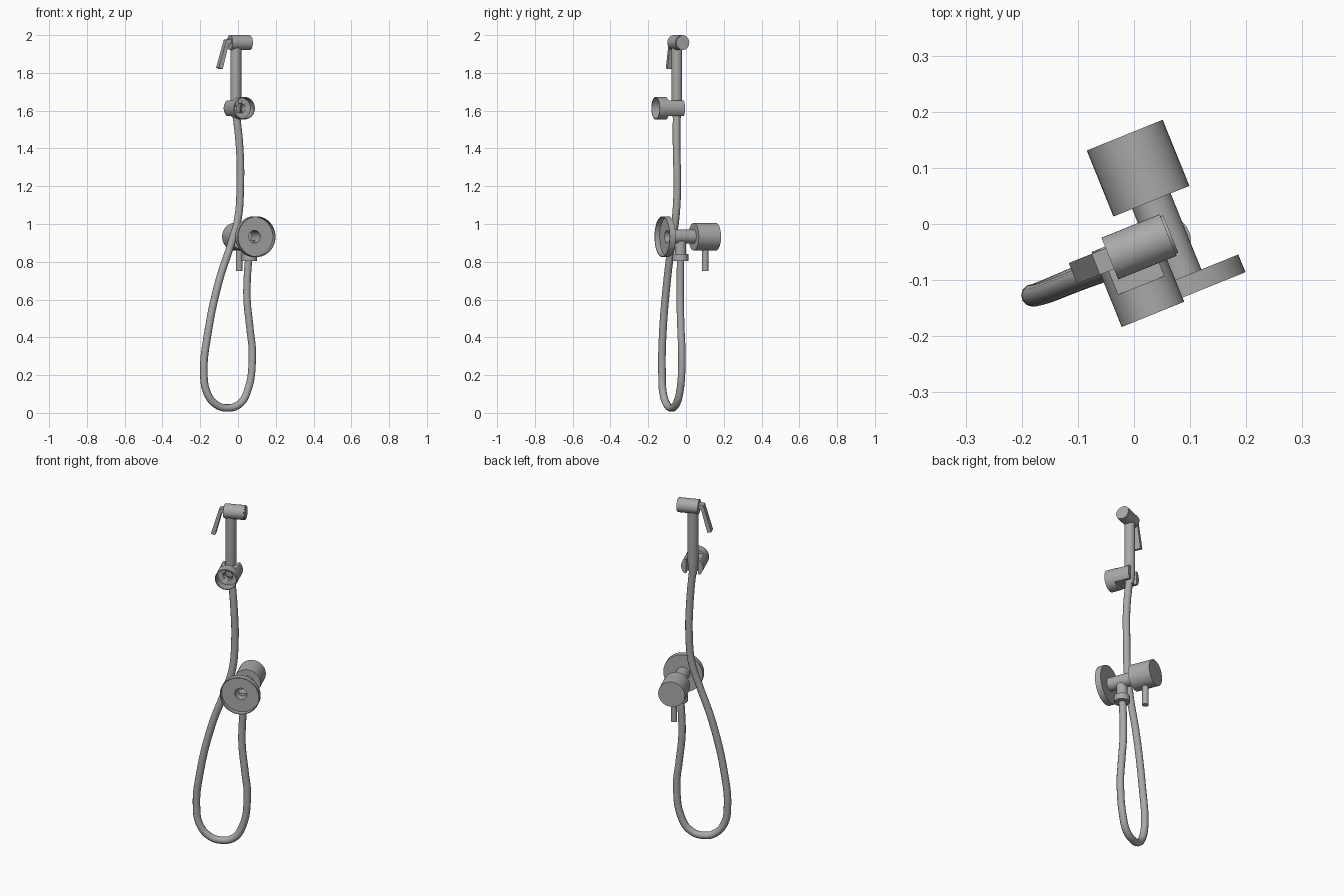
import bpy, bmesh, math
from mathutils import Matrix, Vector

cube = bpy.data.objects.get("Cube")
if cube:
    bpy.data.objects.remove(cube, do_unlink=True)

metal = bpy.data.materials.new("brushed grey metal")
metal.use_nodes = True
GREY = (0.4, 0.4, 0.4, 1)
metal.diffuse_color = GREY
metal.node_tree.nodes["Principled BSDF"].inputs["Base Color"].default_value = GREY

# Everything is built square to the wall, then turned about z
TURN = Matrix.Rotation(math.radians(22), 4, "Z")
BACK, UP, SIDE = Vector((0, 1, 0)), Vector((0, 0, 1)), Vector((1, 0, 0))


def finish(name, bm, smooth=True):
    bmesh.ops.recalc_face_normals(bm, faces=bm.faces)
    mesh = bpy.data.meshes.new(name)
    bm.to_mesh(mesh)
    bm.free()
    ob = bpy.data.objects.new(name, mesh)
    bpy.context.collection.objects.link(ob)
    mesh.materials.append(metal)
    if smooth:
        bpy.ops.object.select_all(action="DESELECT")
        ob.select_set(True)
        bpy.context.view_layer.objects.active = ob
        bpy.ops.object.shade_smooth_by_angle(angle=math.radians(35))
    return ob


def lathe(name, profile, origin, axis, steps=40):
    """Spin (radius, distance) points round an axis."""
    bm = bmesh.new()
    vs = [bm.verts.new((r, 0, h)) for r, h in profile]
    es = [bm.edges.new(pair) for pair in zip(vs, vs[1:])]
    bmesh.ops.spin(bm, geom=vs + es, cent=(0, 0, 0), axis=UP,
                   angle=math.tau, steps=steps)
    bmesh.ops.remove_doubles(bm, verts=bm.verts, dist=1e-5)
    aim = UP.rotation_difference(axis).to_matrix().to_4x4()
    bm.transform(TURN @ Matrix.Translation(origin) @ aim)
    return finish(name, bm)


def rod(name, r, start, length, axis):
    return lathe(name, [(0, 0), (r, 0), (r, length), (0, length)], start, axis)


def box(name, centre, size):
    bm = bmesh.new()
    bmesh.ops.create_cube(bm, size=1)
    bm.transform(TURN @ Matrix.Translation(centre) @ Matrix.Diagonal((*size, 1)))
    return finish(name, bm, smooth=False)


def cut(ob, cutter):
    cutter.hide_render = True
    mod = ob.modifiers.new("cut", "BOOLEAN")
    mod.operation, mod.object, mod.solver = "DIFFERENCE", cutter, "EXACT"
    bpy.ops.object.select_all(action="DESELECT")
    ob.select_set(True)
    bpy.context.view_layer.objects.active = ob
    bpy.ops.object.modifier_apply(modifier=mod.name)
    bpy.data.objects.remove(cutter, do_unlink=True)


# Valve: hollow wall flange and stem, knob, lever and outlet
VX, VZ = 0.044, 0.933
lathe("wall_flange", [(0.035, 0.028), (0.104, 0.028), (0.104, 0), (0.108, 0),
                      (0.108, 0.034), (0.035, 0.034), (0.035, 0.028)],
      (VX, -0.154, VZ), BACK, 56)
lathe("valve_stem", [(0.033, 0), (0.037, 0), (0.037, 0.155), (0, 0.155),
                     (0, 0.12), (0.033, 0.12), (0.033, 0)],
      (VX, -0.125, VZ), BACK)
rod("valve_knob", 0.073, (VX, 0.026, VZ), 0.127, BACK)
rod("valve_lever", 0.017, (VX, 0.092, 0.75), 0.14, UP)
rod("outlet_pipe", 0.03, (VX, -0.049, 0.83), 0.085, UP)
rod("outlet_nut", 0.042, (VX, -0.049, 0.805), 0.036, UP)

# Spray handle, tapering into the hose, and its cross head
HX, HY = -0.029, -0.041
lathe("spray_handle", [(0, 0), (0.021, 0), (0.029, 0.08), (0.029, 0.38), (0, 0.38)],
      (HX, HY, 1.56), UP)
lathe("spray_head", [(0, 0), (0.04, 0), (0.04, 0.112), (0.036, 0.112),
                     (0.036, 0.117), (0, 0.117)], (-0.063, HY, 1.96), SIDE)

# Bent trigger: side profile extruded across its width
bm = bmesh.new()
outline = [(-0.055, 1.982), (-0.09, 1.975), (-0.134, 1.826),
           (-0.112, 1.82), (-0.077, 1.953), (-0.055, 1.957)]
face = bm.faces.new([bm.verts.new((x, HY - 0.02, z)) for x, z in outline])
side = bmesh.ops.extrude_face_region(bm, geom=[face])["geom"]
bmesh.ops.translate(bm, vec=BACK * 0.04,
                    verts=[v for v in side if isinstance(v, bmesh.types.BMVert)])
bm.transform(TURN)
finish("spray_trigger", bm, smooth=False)

# Holder: cupped round front, flattened fork behind that grips the handle
HZ = 1.613
holder = lathe("handle_holder", [(0, 0.05), (0.055, 0.05), (0.055, 0), (0.06, 0),
                                 (0.06, 0.144), (0, 0.144)],
               (HX, -0.162, HZ), BACK, 48)
for sign in (-1, 1):
    cut(holder, box("flat_cutter", (HX, 0, HZ + sign * 0.09), (0.2, 0.212, 0.1)))
cut(holder, rod("grip_cutter", 0.032, (HX, HY, HZ - 0.1), 0.2, UP))
cut(holder, box("fork_cutter", (HX, HY + 0.05, HZ), (0.064, 0.1, 0.2)))
cut(holder, rod("screw_cutter", 0.025, (HX, -0.13, HZ), 0.08, BACK))

# Hose hanging in a long loop from the handle to the outlet
path = [(-0.011, -0.05, 1.6), (0.009, -0.05, 1.4), (0.012, -0.046, 1.2),
        (0, -0.055, 1.03), (-0.035, -0.075, 0.9), (-0.1, -0.1, 0.7),
        (-0.163, -0.124, 0.4), (-0.181, -0.127, 0.22), (-0.165, -0.122, 0.11),
        (-0.12, -0.103, 0.047), (-0.057, -0.077, 0.026), (0.008, -0.052, 0.047),
        (0.048, -0.033, 0.11), (0.076, -0.022, 0.3), (0.063, -0.027, 0.45),
        (0.048, -0.031, 0.6), (0.05, -0.03, 0.73), (0.057, -0.029, 0.82)]
curve = bpy.data.curves.new("hose", "CURVE")
curve.dimensions = "3D"
curve.bevel_depth = 0.02
curve.bevel_resolution = 4
curve.resolution_u = 8
curve.use_fill_caps = True
spline = curve.splines.new("BEZIER")
spline.bezier_points.add(len(path) - 1)
for point, co in zip(spline.bezier_points, path):
    point.co = co
    point.handle_left_type = point.handle_right_type = "AUTO"
curve.materials.append(metal)
bpy.context.collection.objects.link(bpy.data.objects.new("hose", curve))
